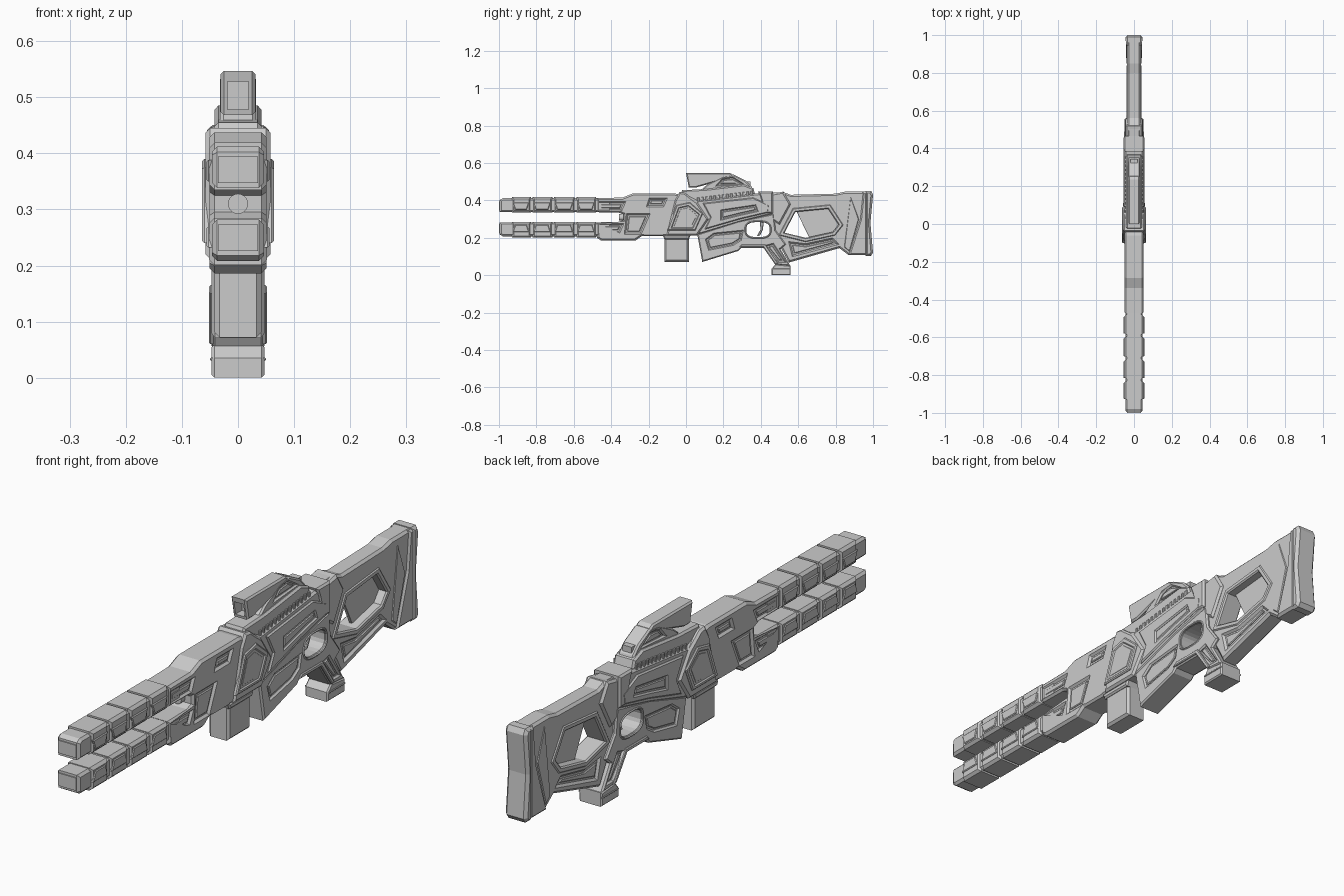
import bpy, bmesh, math
from mathutils import Vector, Matrix


def wind(pts, ccw=True):
    area = sum(a[0] * b[1] - b[0] * a[1] for a, b in zip(pts, pts[1:] + pts[:1]))
    return list(pts) if (area > 0) == ccw else list(pts)[::-1]


def inset(pts, d):
    """Mitred offset towards the left of the loop."""
    out = []
    for i, p in enumerate(pts):
        p, a, b = Vector(p), Vector(pts[i - 1]), Vector(pts[(i + 1) % len(pts)])
        e, f = (p - a).normalized(), (b - p).normalized()
        n, m = Vector((-e.y, e.x)), Vector((-f.y, f.x))
        out.append(tuple(p + (n + m) * d / max(1 + n.dot(m), 0.3)))
    return out


def finish(name, bm):
    bmesh.ops.recalc_face_normals(bm, faces=bm.faces[:])
    me = bpy.data.meshes.new(name)
    bm.to_mesh(me)
    bm.free()
    ob = bpy.data.objects.new(name, me)
    bpy.context.collection.objects.link(ob)
    return ob


def prism(name, pts, hw, b=0.004, holes=()):
    """Side profile (y, z) spanning x = -hw..hw with chamfered side edges."""
    bm = bmesh.new()
    caps = {0: [], 3: []}
    for loop in [wind(pts)] + [wind(h, False) for h in holes]:
        small, n = inset(loop, b), len(loop)
        rings = [[bm.verts.new((x, *p)) for p in prof] for x, prof in
                 ((-hw, small), (b - hw, loop), (hw - b, loop), (hw, small))]
        for r, s in zip(rings, rings[1:]):
            for i in range(n):
                bm.faces.new((r[i], r[(i + 1) % n], s[(i + 1) % n], s[i]))
        for k in caps:
            caps[k] += [bm.edges.get((rings[k][i], rings[k][(i + 1) % n])) for i in range(n)]
    for edges in caps.values():
        bmesh.ops.triangle_fill(bm, use_beauty=True, use_dissolve=False, edges=edges, normal=(1, 0, 0))
    return finish(name, bm)


def panelled(name, pts, hw, b=0.004, holes=(), panels=(), depth=0.008):
    """Prism with sunken panels, each holding a smaller raised insert."""
    prism(name, pts, hw, b, list(holes) + list(panels))
    prism(name + "_core", inset(wind(pts), 0.003), hw - depth, 0.001,
          [inset(wind(h), -0.003) for h in holes])
    for i, p in enumerate(panels):
        prism(f"{name}_panel_{i}", inset(wind(p), 0.006), hw - 0.003, 0.003)


def rect(y0, z0, y1, z1):
    return [(y0, z0), (y1, z0), (y1, z1), (y0, z1)]


def box(name, lo, hi):
    bm = bmesh.new()
    c = [(a + b) / 2 for a, b in zip(lo, hi)]
    s = [b - a for a, b in zip(lo, hi)]
    bmesh.ops.create_cube(bm, size=1, matrix=Matrix.Translation(c) @ Matrix.Diagonal((*s, 1)))
    return finish(name, bm)


# Twin barrels, the lower one mirrored about z = 0.31
for side, flip in (("upper", 1), ("lower", -1)):
    m = lambda pts: [(y, 0.31 + flip * (z - 0.31)) for y, z in pts]
    prism(side + "_barrel", m([(-0.996, 0.338), (-0.4, 0.338), (-0.4, 0.412),
                               (-0.98, 0.412), (-0.996, 0.402)]), 0.046, 0.009)
    z0, z1 = sorted(0.31 + flip * (z - 0.31) for z in (0.347, 0.394))
    box(side + "_muzzle_plate", (-0.036, -1.0, z0), (0.036, -0.99, z1))
    for i, (y0, y1) in enumerate(((-0.93, -0.83), (-0.82, -0.715), (-0.705, -0.595), (-0.585, -0.48))):
        prism(f"{side}_sleeve_{i}", m(rect(y0, 0.335, y1, 0.419)), 0.052, 0.01)
        prism(f"{side}_sleeve_plate_{i}", m([(y0 + 0.018, 0.35), (y1 - 0.022, 0.35),
                                           (y1 - 0.01, 0.388), (y0 + 0.004, 0.388)]), 0.056, 0.003)

# Forked fore body
panelled("fore_body", [
    (-0.475, 0.337), (-0.36, 0.335), (-0.335, 0.325), (-0.335, 0.295), (-0.36, 0.285), (-0.475, 0.283),
    (-0.475, 0.2), (-0.455, 0.186), (-0.27, 0.186), (-0.235, 0.21), (-0.02, 0.21), (0.02, 0.42),
    (-0.06, 0.437), (-0.285, 0.437), (-0.34, 0.415), (-0.475, 0.413)], 0.051, 0.009, panels=[
    [(-0.46, 0.352), (-0.35, 0.352), (-0.335, 0.385), (-0.46, 0.385)],
    [(-0.46, 0.235), (-0.36, 0.235), (-0.345, 0.268), (-0.46, 0.268)],
    [(-0.2, 0.375), (-0.125, 0.375), (-0.112, 0.405), (-0.19, 0.405)],
    [(-0.32, 0.228), (-0.245, 0.228), (-0.205, 0.32), (-0.31, 0.32)],
    [(-0.21, 0.225), (-0.13, 0.225), (-0.085, 0.345), (-0.16, 0.345)]])
bm = bmesh.new()
bmesh.ops.create_cone(bm, cap_ends=True, segments=20, radius1=0.018, radius2=0.018, depth=0.03,
                      matrix=Matrix.Translation((0, -0.342, 0.31)) @ Matrix.Rotation(math.pi / 2, 4, 'X'))
finish("emitter_knob", bm)

# Front collar and its side plate
prism("front_collar", [(-0.105, 0.212), (0.06, 0.212), (0.12, 0.3), (0.06, 0.39), (0.02, 0.42),
                       (-0.005, 0.44), (-0.035, 0.445), (-0.06, 0.4)], 0.058, 0.008)
panelled("collar_plate", [(-0.1, 0.24), (0.05, 0.24), (0.09, 0.33), (0.02, 0.39), (-0.05, 0.375)],
         0.064, 0.004, depth=0.004, panels=[
             [(-0.075, 0.255), (0.035, 0.255), (0.068, 0.325), (0.012, 0.37), (-0.037, 0.358)]])

# Upper receiver
prism("upper_receiver", [(0, 0.213), (0.08, 0.22), (0.28, 0.28), (0.46, 0.325), (0.46, 0.44),
                         (0.4, 0.44), (0.06, 0.4), (0, 0.43)], 0.05, 0.008)
panelled("receiver_side_plate", [(0.1, 0.245), (0.29, 0.3), (0.44, 0.335), (0.445, 0.375),
                                 (0.36, 0.415), (0.09, 0.385), (0.13, 0.31)], 0.056, 0.005, panels=[
    [(0.19, 0.3), (0.29, 0.325), (0.38, 0.345), (0.37, 0.372), (0.19, 0.345)]])
prism("rear_collar", [(0.42, 0.33), (0.465, 0.33), (0.465, 0.448), (0.385, 0.448), (0.4, 0.41)], 0.055, 0.007)

# Magazine and its well
prism("magazine", rect(-0.115, 0.072, 0.015, 0.215), 0.042, 0.009)
prism("magazine_well", [(-0.115, 0.192), (0.015, 0.192), (0.025, 0.215), (-0.125, 0.215)], 0.05, 0.006)

# Lower receiver with trigger opening and grip
opening = [(0.385 + 0.063 * math.copysign(abs(math.cos(t)) ** 0.7, math.cos(t)),
            0.244 + 0.04 * math.copysign(abs(math.sin(t)) ** 0.7, math.sin(t)))
           for t in (math.tau * (i + 0.5) / 20 for i in range(20))]
panelled("lower_receiver", [
    (0.06, 0.22), (0.087, 0.071), (0.28, 0.13), (0.295, 0.145), (0.415, 0.145), (0.478, 0.055),
    (0.558, 0.05), (0.505, 0.14), (0.535, 0.165), (0.48, 0.24), (0.47, 0.33), (0.28, 0.29)],
    0.047, 0.006, holes=[opening], panels=[
        [(0.11, 0.19), (0.125, 0.14), (0.25, 0.165), (0.29, 0.19), (0.3, 0.235), (0.15, 0.22)],
        [(0.43, 0.155), (0.495, 0.075), (0.525, 0.075), (0.465, 0.165)]])
prism("trigger_guard_edge", inset(opening, -0.009), 0.05, 0.003, [inset(opening, -0.001)])
prism("trigger", [(0.395, 0.29), (0.415, 0.29), (0.412, 0.245), (0.395, 0.212), (0.38, 0.21), (0.398, 0.245)], 0.01, 0.003)
prism("grip_foot", [(0.457, 0), (0.56, 0), (0.56, 0.052), (0.48, 0.06), (0.457, 0.035)], 0.047, 0.005)
prism("grip_foot_band", rect(0.462, 0.03, 0.558, 0.036), 0.05, 0.002)
panelled("grip_rim", [(0.285, 0.15), (0.415, 0.15), (0.478, 0.06), (0.495, 0.06), (0.425, 0.165), (0.3, 0.165)], 0.052, 0.003)

# Skeleton stock with thin web in the opening
hole = [(0.527, 0.228), (0.585, 0.338), (0.76, 0.355), (0.815, 0.27), (0.785, 0.232), (0.64, 0.2)]
panelled("stock", [
    (0.45, 0.44), (0.45, 0.28), (0.5, 0.16), (0.55, 0.068), (0.82, 0.145), (0.87, 0.107), (0.965, 0.107),
    (0.965, 0.447), (0.85, 0.447), (0.8, 0.436), (0.56, 0.43), (0.52, 0.445)], 0.036, 0.009, holes=[hole], panels=[
    [(0.575, 0.11), (0.8, 0.17), (0.78, 0.19), (0.64, 0.16), (0.56, 0.17)]])
prism("stock_opening_rim", inset(wind(hole), -0.022), 0.04, 0.005, [hole])
prism("stock_web", [(0.59, 0.342), (0.765, 0.36), (0.82, 0.27), (0.79, 0.228), (0.66, 0.2)], 0.006, 0.001)
prism("stock_neck", [(0.455, 0.435), (0.455, 0.3), (0.5, 0.27), (0.56, 0.38), (0.52, 0.447)], 0.045, 0.008)
prism("butt_flare", [(0.868, 0.107), (0.97, 0.107), (0.97, 0.446), (0.945, 0.446), (0.93, 0.3)], 0.043, 0.009)
prism("butt_wedge", [(0.845, 0.15), (0.875, 0.125), (0.925, 0.3), (0.88, 0.42)], 0.039, 0.004)
prism("butt_pad", [(0.96, 0.103), (0.988, 0.103), (1, 0.12), (0.986, 0.28), (1, 0.43), (0.99, 0.45), (0.96, 0.45)], 0.045, 0.011)

# Scope: base rail, rear hump and hollow front hood
prism("scope_base", [(0.04, 0.39), (0.37, 0.43), (0.36, 0.465), (0.31, 0.485), (0.1, 0.46), (-0.02, 0.455), (-0.03, 0.43)], 0.042, 0.007)
for i in range(14):
    y = 0.06 + i * 0.022
    prism(f"rail_tooth_{i}", rect(y, 0.39 + 0.125 * (y - 0.04), y + 0.012, 0.412 + 0.125 * (y - 0.04)), 0.047, 0.002)
panelled("scope_body", [(0.06, 0.44), (0.365, 0.44), (0.35, 0.475), (0.32, 0.505), (0.255, 0.538),
                        (0.2, 0.53), (0.12, 0.49)], 0.032, 0.006, panels=[
    [(0.17, 0.482), (0.3, 0.49), (0.25, 0.52), (0.2, 0.515)]])
hood = prism("scope_hood", [(0, 0.547), (0.235, 0.547), (0.255, 0.535), (0.24, 0.522), (0.05, 0.468), (0.015, 0.468)], 0.031, 0.006)
cutter = box("hood_cutter", (-0.019, -0.05, 0.478), (0.019, 0.05, 0.528))
cutter.hide_render = True
cutter.hide_viewport = True
cut = hood.modifiers.new("lens_recess", 'BOOLEAN')
cut.operation = 'DIFFERENCE'
cut.object = cutter
box("rear_eyepiece", (-0.019, 0.285, 0.47), (0.019, 0.345, 0.502))
